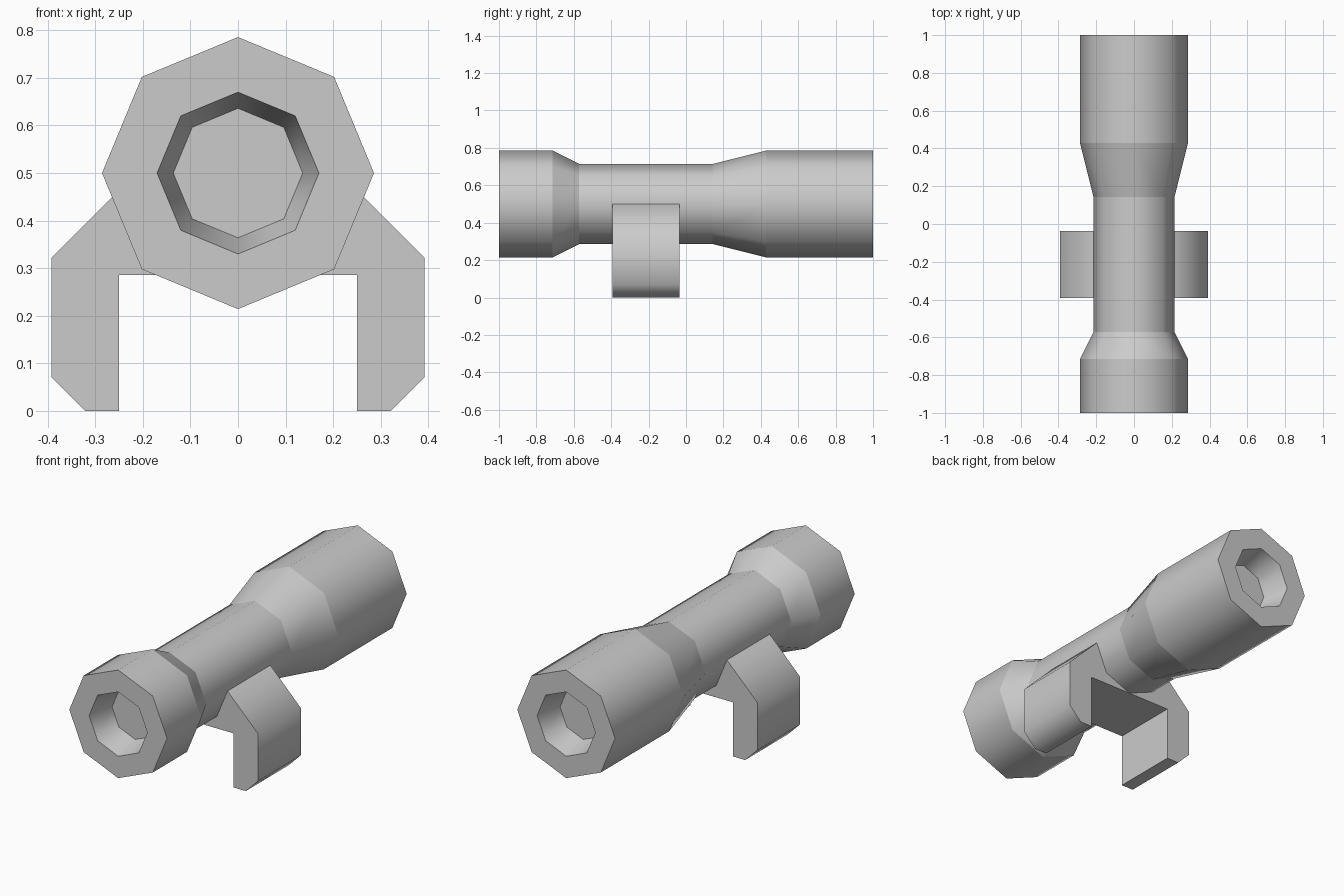
import bpy, bmesh, math
from mathutils import Vector

if "Cube" in bpy.data.objects:
    bpy.data.objects.remove(bpy.data.objects["Cube"])

U = 1 / 14      # modelling unit
AXIS_Z = 0.5    # height of the tube axis
SIDES = 8


def finish(bm, name):
    bmesh.ops.recalc_face_normals(bm, faces=bm.faces)
    mesh = bpy.data.meshes.new(name)
    bm.to_mesh(mesh)
    bm.free()
    obj = bpy.data.objects.new(name, mesh)
    bpy.context.collection.objects.link(obj)
    return obj


def lathe_tube(name, profile):
    """Eight-sided tube along y from (y, radius) points, capped at both ends."""
    bm = bmesh.new()
    rings = []
    for y, r in profile:
        angles = [2 * math.pi * i / SIDES for i in range(SIDES)]
        rings.append([bm.verts.new((r * math.cos(a), y, AXIS_Z + r * math.sin(a)))
                      for a in angles])
    for a, b in zip(rings, rings[1:]):
        for i in range(SIDES):
            j = (i + 1) % SIDES
            bm.faces.new((a[i], a[j], b[j], b[i])).smooth = True
    bm.faces.new(rings[0])
    bm.faces.new(rings[-1])
    # Each band is smooth around, but creased where it meets the next band
    for ring in rings:
        for i in range(SIDES):
            bm.edges.get((ring[i], ring[(i + 1) % SIDES])).smooth = False
    return finish(bm, name)


def extrude_profile(name, points, y0, y1):
    """Extrude an xz outline along y."""
    bm = bmesh.new()
    face = bm.faces.new([bm.verts.new((x, y0, z)) for x, z in points])
    new = bmesh.ops.extrude_face_region(bm, geom=[face], use_keep_orig=True)["geom"]
    bmesh.ops.translate(bm, vec=Vector((0, y1 - y0, 0)),
                        verts=[v for v in new if isinstance(v, bmesh.types.BMVert)])
    return finish(bm, name)


# Scope tube: recessed lens, eyepiece, slim middle, flared front, recessed lens
hole, lens = 0.17, 0.136
lathe_tube("scope_tube", [
    (-1 + 2 * U, lens), (-1, hole),
    (-1, 4 * U), (-10 * U, 4 * U), (-8 * U, 3 * U),
    (2 * U, 3 * U), (6 * U, 4 * U), (1, 4 * U),
    (1, hole), (1 - 2 * U, lens)])

# Mounting clamp: arch with two legs straddling a rail
half = [(0.25, 4 * U), (0.25, 0), (0.321, 0), (0.392, U), (0.392, 0.322), (3 * U, 0.5)]
outline = half + [(-x, z) for x, z in reversed(half)]
clamp = extrude_profile("mount_clamp", outline, -0.393, -0.036)

bpy.context.view_layer.objects.active = clamp
clamp.select_set(True)
bpy.ops.object.shade_smooth_by_angle(angle=math.radians(50))
